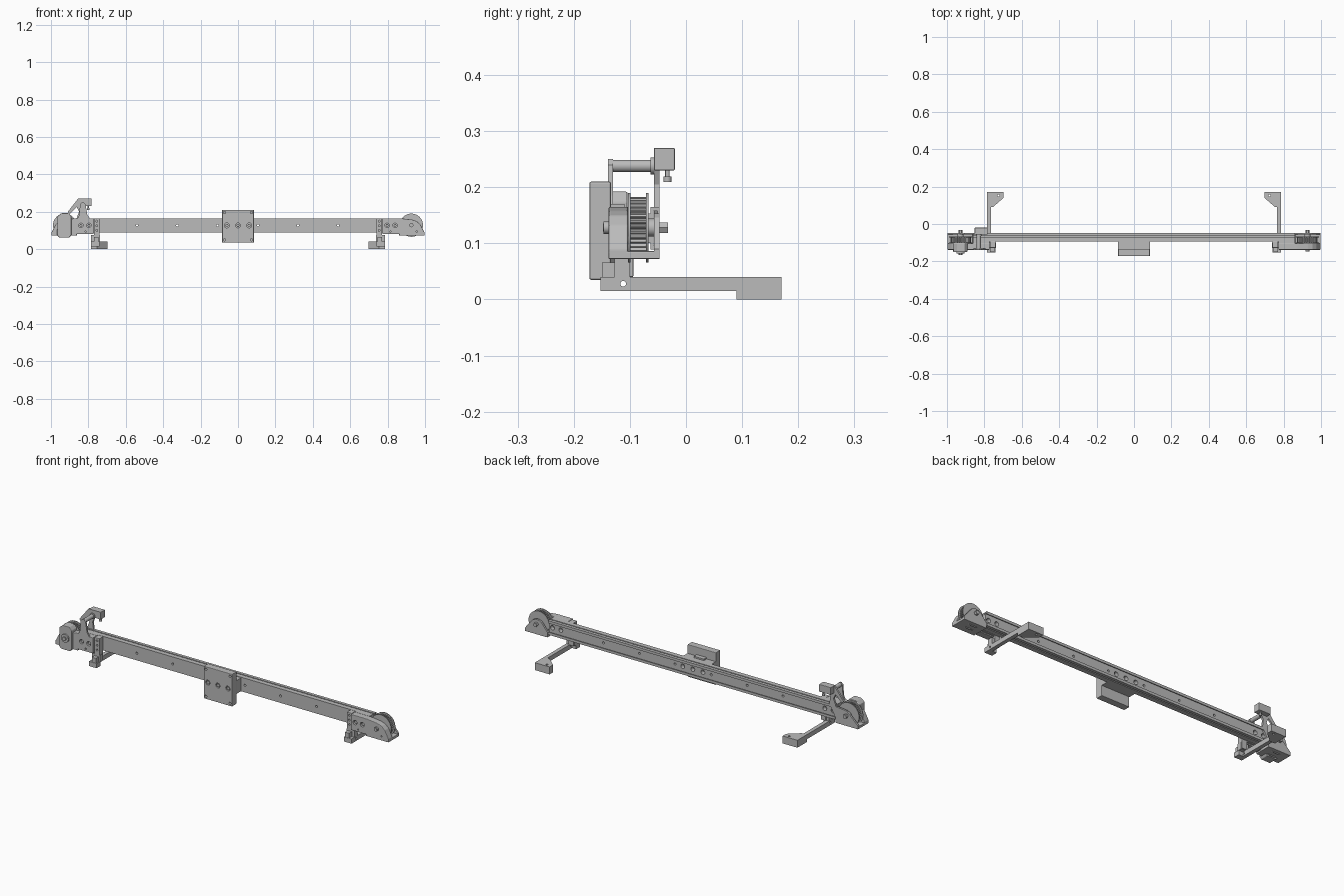
import bpy, bmesh, math
from mathutils import Matrix, Vector

if "Cube" in bpy.data.objects:
    bpy.data.objects.remove(bpy.data.objects["Cube"], do_unlink=True)

grey = bpy.data.materials.new("plain_grey")
grey.use_nodes = True
grey.diffuse_color = (0.5, 0.5, 0.5, 1)
grey.node_tree.nodes["Principled BSDF"].inputs["Base Color"].default_value = (0.5, 0.5, 0.5, 1)


def finish(name, bm, bevel=0):
    bmesh.ops.recalc_face_normals(bm, faces=bm.faces)
    if bevel:
        bmesh.ops.bevel(bm, geom=bm.edges[:], offset=bevel, segments=2, affect='EDGES', profile=0.5)
    me = bpy.data.meshes.new(name)
    bm.to_mesh(me)
    bm.free()
    me.materials.append(grey)
    ob = bpy.data.objects.new(name, me)
    bpy.context.collection.objects.link(ob)
    return ob


def box(name, x, y, z, bevel=0):
    bm = bmesh.new()
    bmesh.ops.create_cube(bm, size=1)
    for v in bm.verts:
        v.co = [(a + b) / 2 + c * (b - a) for (a, b), c in zip((x, y, z), v.co)]
    return finish(name, bm, bevel)


def prism(name, pts, lo, hi, axis='Y', bevel=0):
    """Extrude an outline: XZ along Y, YZ along X, XY along Z."""
    place = {'Y': lambda a, b, t: (a, t, b), 'X': lambda a, b, t: (t, a, b),
             'Z': lambda a, b, t: (a, b, t)}[axis]
    bm = bmesh.new()
    face = bm.faces.new([bm.verts.new(place(a, b, lo)) for a, b in pts])
    out = bmesh.ops.extrude_face_region(bm, geom=[face])
    shift = Vector(place(0, 0, hi - lo))
    for v in out["geom"]:
        if isinstance(v, bmesh.types.BMVert):
            v.co += shift
    return finish(name, bm, bevel)


def rod(name, centre, r, lo, hi, axis='Y', sides=32):
    pts = [(centre[0] + r * math.cos(i * math.tau / sides),
            centre[1] + r * math.sin(i * math.tau / sides)) for i in range(sides)]
    ob = prism(name, pts, lo, hi, axis)
    if sides > 8:
        for p in ob.data.polygons:
            p.use_smooth = len(p.vertices) == 4
        for e in ob.data.edges:
            a, b = (ob.data.vertices[i].co for i in e.vertices)
            k = 'XYZ'.index(axis)
            e.use_edge_sharp = abs(a[k] - b[k]) < 1e-6
    return ob


def drill(ob, holes):
    """Cut round holes, each given as (centre, radius, lo, hi, axis)."""
    for hole in holes:
        cutter = rod("cutter", *hole, sides=20)
        cutter.hide_render = True
        mod = ob.modifiers.new("hole", 'BOOLEAN')
        mod.operation, mod.solver, mod.object = 'DIFFERENCE', 'EXACT', cutter
        dg = bpy.context.evaluated_depsgraph_get()
        me = bpy.data.meshes.new_from_object(ob.evaluated_get(dg))
        ob.modifiers.clear()
        ob.data = me
        bpy.data.objects.remove(cutter, do_unlink=True)


MID = 0.127   # height of the rail axis
AXLE = 0.927  # distance of each pulley from the centre

# Rail: solid front member, narrow neck, open channel at the back
half = [(-.094, .038), (-.069, .038), (-.069, .026), (-.063, .026),
        (-.063, .038), (-.047, .038), (-.047, .024), (-.051, .024),
        (-.051, .031), (-.058, .031)]
outline = [(y, MID + h) for y, h in half] + [(y, MID - h) for y, h in reversed(half)]
rail = prism("rail", outline, -.86, .86, 'X')
holes = [((x, MID), .006, -.1, -.03, 'Y') for x in (-.54, -.325, -.11, .107, .32, .535)]
holes += [((x, MID), .012, -.08, -.03, 'Y') for x in (-.06, 0, .06, -.84, -.79, .79, .84)]
drill(rail, holes)

# Carriage: front plate with a block that rides on the rail
plate = box("carriage_plate", (-.085, .085), (-.172, -.134), (.035, .21), .003)
drill(plate, [((x, MID), .013, -.18, -.158, 'Y') for x in (-.06, 0, .06)]
      + [((x, z), .006, -.18, -.15, 'Y') for x in (-.072, .072) for z in (.05, .196)])
box("carriage_block", (-.085, .085), (-.135, -.094), (.09, .162))
box("carriage_key", (-.03, .03), (-.135, -.11), (.16, .17))
for x in (-.06, 0, .06):
    rod("carriage_bolt", (x, MID), .009, -.17, -.15, sides=6)

# Mounting brackets, one on each side
for s in (-1, 1):
    side = "left" if s > 0 else "right"
    span = lambda a, b: tuple(sorted((s * a, s * b)))
    arm = box(side + "_bracket_arm", span(.765, .786), (-.152, .17), (.015, .04))
    drill(arm, [((-.112, .028), .005, min(s * .7, s * .8), max(s * .7, s * .8), 'X')])
    foot = prism(side + "_bracket_foot", [(s * .786, .17), (s * .697, .17), (s * .697, .14),
                 (s * .755, .09), (s * .786, .09)], 0, .04, 'Z')
    drill(foot, [((s * .725, .153), .006, -.1, .1, 'Z')])
    box(side + "_bracket_toe", span(.74, .766), (-.152, -.118), (.015, .04))
    clamp = box(side + "_clamp_strip", span(.74, .77), (-.127, -.094), (.04, .165), .002)
    drill(clamp, [((s * .755, z), .005, -.14, -.11, 'Y') for z in (.1, .125, .15)])
    box(side + "_clamp_base", span(.738, .785), (-.127, -.1), (.038, .075))
    box(side + "_clamp_boss", span(.745, .77), (-.15, -.127), (.04, .066))

    # End housing: front plate, floor and back plate around the pulley
    cover = [(.772, .08), (.997, .08), (.997, .09), (.975, .132),
             (.955, .15), (.93, .158), (.87, .165), (.772, .165)]
    front = prism(side + "_end_front_plate", [(s * x, z) for x, z in cover], -.138, -.103, bevel=.003)
    drill(front, [((s * x, MID), .012, -.15, -.122, 'Y') for x in (.797, .84)]
          + [((s * x, .094), .004, -.15, -.125, 'Y') for x in (.815, .955)])
    for x in (.797, .84):
        rod(side + "_end_bolt", (s * x, MID), .008, -.132, -.115, sides=6)
    box(side + "_end_rail_pad", span(.772, .86), (-.104, -.093), (.086, .165))
    box(side + "_end_floor", span(.862, .997), (-.138, -.047), (.072, .086), .002)
    if s > 0:
        back = [(.862, .074), (.997, .074), (.997, .09), (.95, .146),
                (.935, .153), (.918, .153), (.9, .146), (.862, .1)]
        prism("left_end_back_plate", [(s * x, z) for x, z in back], -.057, -.047)

    # Toothed pulley with two flanges, axle and nuts
    teeth = 36
    gear = []
    for i in range(teeth * 4):
        r = .055 if i % 4 < 2 else .050
        a = i * math.tau / (teeth * 4)
        gear.append((s * AXLE + r * math.cos(a), .128 + r * math.sin(a)))
    prism(side + "_pulley_teeth", gear, -.1, -.069)
    hub = (s * AXLE, .128)
    for lo, hi in ((-.103, -.099), (-.071, -.067)):
        rod(side + "_pulley_flange", hub, .062, lo, hi, sides=48)
    rod(side + "_axle", hub, .007, -.148, -.035)
    rod(side + "_axle_spacer", hub, .016, -.067, -.056)
    rod(side + "_axle_nut", hub, .011, -.047, -.032, sides=6)
    rod(side + "_axle_head", hub, .011, -.147, -.137)

# Drive boss on the front of the right end
boss = [(-.955, .062), (-.902, .062), (-.891, .075), (-.891, .175), (-.905, .192),
        (-.945, .192), (-.965, .175), (-.967, .075)]
prism("drive_boss", boss, -.15, -.104, bevel=.003)
rod("drive_collar", (-AXLE, .128), .022, -.158, -.149)
rod("drive_shaft", (-AXLE, .128), .011, -.165, -.15, sides=6)

# Tensioner tower on the right end: tall back plate, front strut, rod and head
tower = [(-.997, .074), (-.862, .074), (-.862, .1), (-.825, .165), (-.83, .205),
         (-.815, .24), (-.785, .24), (-.785, .27), (-.855, .27), (-.91, .2),
         (-.9, .188), (-.862, .225), (-.85, .2), (-.865, .16), (-.93, .153), (-.997, .09)]
prism("tower_back_plate", tower, -.057, -.047)
strut = [(-.86, .16), (-.79, .16), (-.806, .185), (-.815, .24),
         (-.825, .25), (-.835, .25), (-.845, .24), (-.848, .185)]
prism("tower_front_strut", strut, -.139, -.13)
rod("tower_rod", (-.83, .238), .011, -.131, -.056)
rod("tower_rod_collar", (-.83, .238), .015, -.063, -.056)
box("tower_head", (-.852, -.782), (-.057, -.02), (.23, .27), .002)
rod("tower_screw", (-.8, -.033), .004, .215, .232, 'Z')
rod("tower_screw_head", (-.8, -.033), .007, .209, .219, 'Z')
